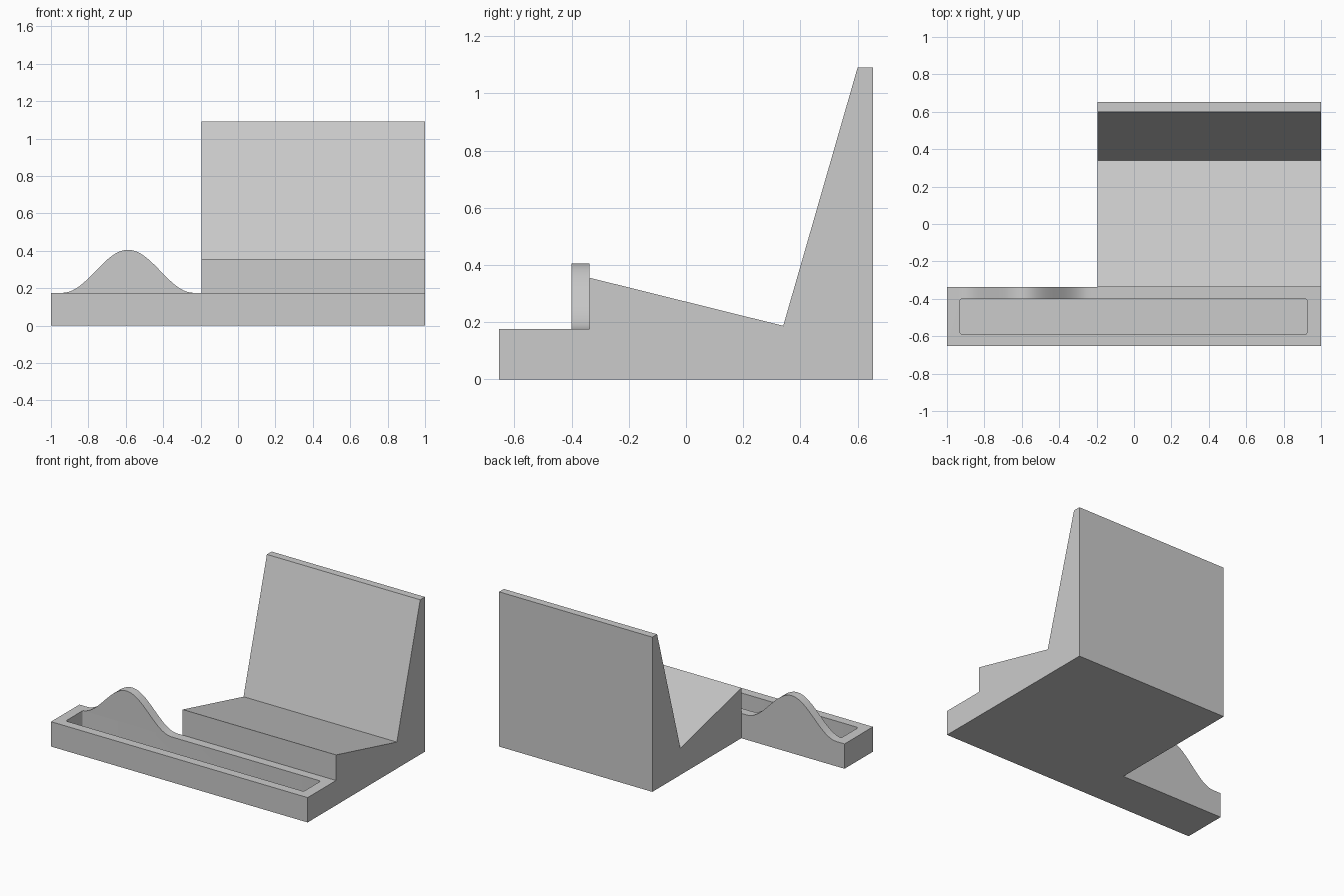
import bpy, bmesh, math

cube = bpy.data.objects.get("Cube")
if cube:
    bpy.data.objects.remove(cube, do_unlink=True)

# Single plain grey material
GREY = (0.6, 0.6, 0.6, 1.0)
grey = bpy.data.materials.new("plain grey")
grey.use_nodes = True
grey.diffuse_color = GREY
grey.node_tree.nodes["Principled BSDF"].inputs["Base Color"].default_value = GREY

# Shared dimensions
LEFT, RIGHT, SEAT_LEFT = -1.0, 1.0, -0.195
FRONT, RIM, STEP, BACK = -0.653, -0.4, -0.337, 0.653
TRAY_TOP, FLOOR = 0.175, 0.035


def prism(name, profile, axis, start, end):
    """Extrude a closed 2D profile along x, y or z."""
    place = {"x": lambda p, t: (t, p[0], p[1]),
             "y": lambda p, t: (p[0], t, p[1]),
             "z": lambda p, t: (p[0], p[1], t)}[axis]
    bm = bmesh.new()
    face = bm.faces.new([bm.verts.new(place(p, start)) for p in profile])
    new = bmesh.ops.extrude_face_region(bm, geom=[face])["geom"]
    for v in new:
        if isinstance(v, bmesh.types.BMVert):
            v.co["xyz".index(axis)] = end
    bmesh.ops.recalc_face_normals(bm, faces=bm.faces)
    mesh = bpy.data.meshes.new(name)
    bm.to_mesh(mesh)
    bm.free()
    mesh.materials.append(grey)
    obj = bpy.data.objects.new(name, mesh)
    bpy.context.collection.objects.link(obj)
    return obj


def combine(target, tool, operation):
    """Apply an exact boolean and discard the tool."""
    mod = target.modifiers.new(tool.name, "BOOLEAN")
    mod.object, mod.operation, mod.solver = tool, operation, "EXACT"
    bpy.context.view_layer.objects.active = target
    bpy.ops.object.modifier_apply(modifier=mod.name)
    bpy.data.objects.remove(tool, do_unlink=True)


# Sloped rest and tall back, with the tray's front step in the same profile
stand = prism("stand", [(FRONT, 0), (FRONT, TRAY_TOP), (STEP, TRAY_TOP),
                        (STEP, 0.355), (0.34, 0.187), (0.6, 1.09),
                        (BACK, 1.09), (BACK, 0)], "x", SEAT_LEFT, RIGHT)

# Tray extension beside the rest
tray = prism("tray", [(FRONT, 0), (FRONT, TRAY_TOP), (STEP, TRAY_TOP), (STEP, 0)],
             "x", LEFT, SEAT_LEFT)

# Bell-shaped hump rising from the tray's rear rim
centre, half, height, steps = -0.588, 0.35, 0.23, 40
bell = [(centre + half * t, TRAY_TOP + height * (1 + math.cos(math.pi * t)) / 2)
        for t in (2 * i / steps - 1 for i in range(steps + 1))]
hump = prism("hump", [(bell[0][0], 0.08)] + bell + [(bell[-1][0], 0.08)],
             "y", RIM, STEP)

# Long recess with slightly rounded corners
x0, x1, y0, y1, r = -0.93, 0.925, -0.59, RIM, 0.012
outline = []
for k, (cx, cy) in enumerate([(x1 - r, y1 - r), (x0 + r, y1 - r),
                              (x0 + r, y0 + r), (x1 - r, y0 + r)]):
    for i in range(5):
        a = math.pi / 2 * (k + i / 4)
        outline.append((cx + r * math.cos(a), cy + r * math.sin(a)))
recess = prism("recess_cutter", outline, "z", FLOOR, 0.3)

combine(stand, tray, "UNION")
combine(stand, recess, "DIFFERENCE")
combine(stand, hump, "UNION")

# Merge coplanar faces and smooth the hump
bm = bmesh.new()
bm.from_mesh(stand.data)
bmesh.ops.remove_doubles(bm, verts=bm.verts, dist=0.0001)
bmesh.ops.dissolve_limit(bm, angle_limit=0.005, verts=bm.verts, edges=bm.edges)
bm.to_mesh(stand.data)
bm.free()
bpy.ops.object.select_all(action="DESELECT")
stand.select_set(True)
bpy.context.view_layer.objects.active = stand
bpy.ops.object.shade_smooth_by_angle(angle=math.radians(30))
